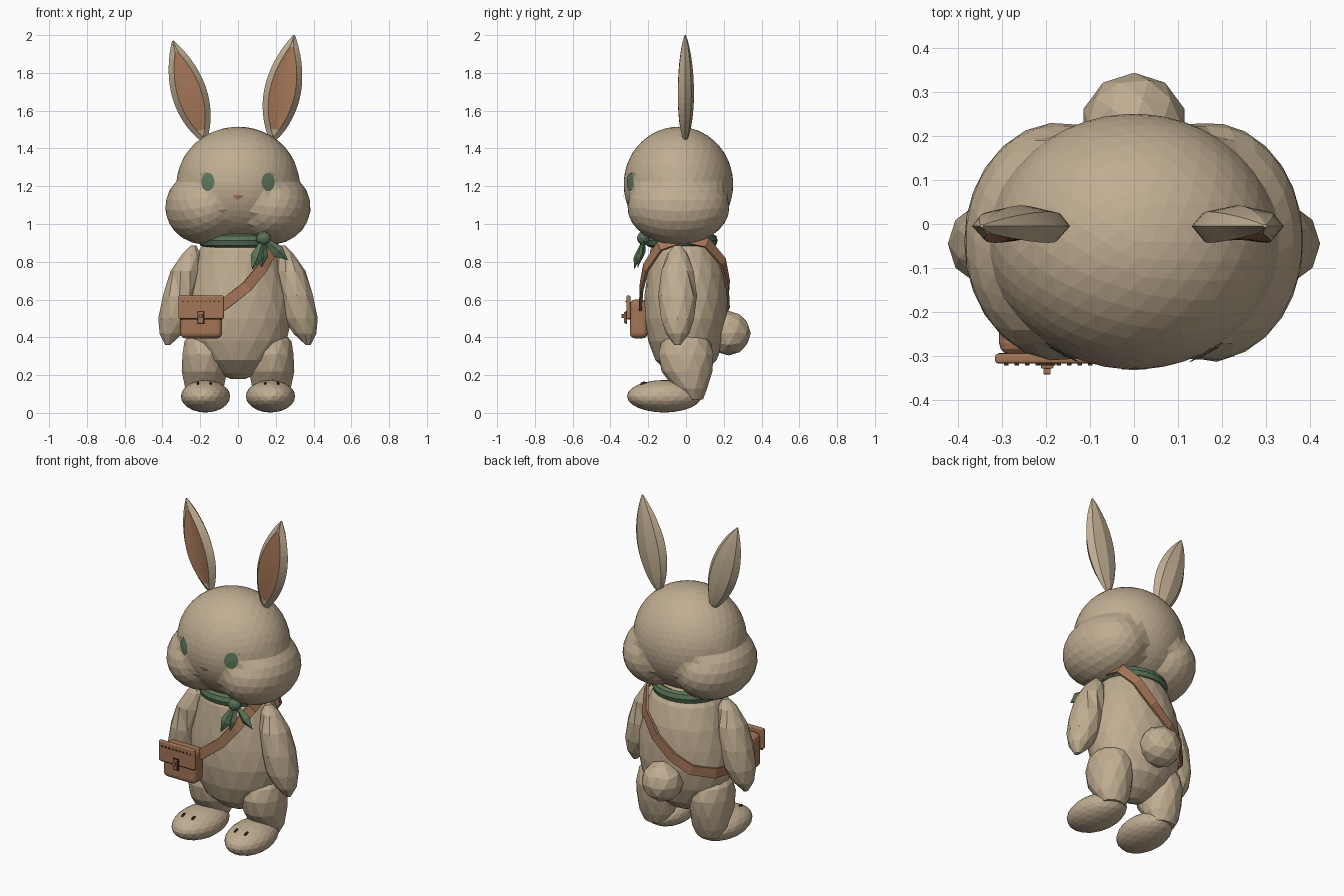
import bpy, bmesh, math
from mathutils import Vector, Matrix

if "Cube" in bpy.data.objects:
    bpy.data.objects.remove(bpy.data.objects["Cube"])


def material(name, col):
    m = bpy.data.materials.new(name)
    m.diffuse_color = (*col, 1)
    m.use_nodes = True
    m.node_tree.nodes["Principled BSDF"].inputs["Base Color"].default_value = m.diffuse_color
    return m


FUR = material("fur tan", (0.53, 0.42, 0.285))
BROWN = material("leather brown", (0.37, 0.18, 0.095))
GREEN = material("scarf green", (0.10, 0.17, 0.095))
EYE = material("eye green", (0.12, 0.19, 0.11))
DARK = material("dark stitching", (0.05, 0.03, 0.02))


def finish(name, bm, *mats):
    bmesh.ops.recalc_face_normals(bm, faces=bm.faces)
    me = bpy.data.meshes.new(name)
    bm.to_mesh(me)
    bm.free()
    ob = bpy.data.objects.new(name, me)
    bpy.context.collection.objects.link(ob)
    for m in mats:
        me.materials.append(m)
    return ob


def blob(name, center, radii, sub, mat, turn=0):
    bm = bmesh.new()
    bmesh.ops.create_icosphere(bm, subdivisions=sub, radius=1)
    mx = Matrix.Translation(center) @ Matrix.Rotation(turn, 4, 'Z') @ Matrix.Diagonal((*radii, 1))
    bm.transform(mx)
    return finish(name, bm, mat)


def box(name, center, size, mat, bevel=0.0):
    bm = bmesh.new()
    bmesh.ops.create_cube(bm, size=1)
    bm.transform(Matrix.Translation(center) @ Matrix.Diagonal((*size, 1)))
    if bevel:
        bmesh.ops.bevel(bm, geom=bm.edges[:], offset=bevel, segments=3, profile=0.5, affect='EDGES')
    return finish(name, bm, mat)


def skin(bm, rings, closed=False):
    """Bridge lists of vertices; returns (face, row, column)."""
    out, n = [], len(rings[0])
    for i in range(len(rings) if closed else len(rings) - 1):
        a, b = rings[i], rings[(i + 1) % len(rings)]
        for j in range(n):
            k = (j + 1) % n
            out.append((bm.faces.new((a[j], a[k], b[k], b[j])), i, j))
    if not closed:
        bm.faces.new(rings[0])
        bm.faces.new(rings[-1])
    return out


def loft(name, sections, sides, mat):
    """Stack ellipses given as (z, cx, cy, rx, ry)."""
    bm = bmesh.new()
    rings = []
    for i, (z, cx, cy, rx, ry) in enumerate(sections):
        ring = []
        for j in range(sides):
            a = 2 * math.pi * (j + 0.5 * (i % 2)) / sides
            ring.append(bm.verts.new((cx + rx * math.cos(a), cy + ry * math.sin(a), z)))
        rings.append(ring)
    skin(bm, rings)
    bmesh.ops.triangulate(bm, faces=bm.faces[:])
    return finish(name, bm, mat)


# Head: outer hull of a skull ellipsoid and two cheek ellipsoids
C = Vector((0, -0.04, 1.18))
SHELLS = [((0, -0.04, 1.21), (0.325, 0.29, 0.305)),
          ((0.17, -0.04, 1.09), (0.215, 0.27, 0.20)),
          ((-0.17, -0.04, 1.09), (0.215, 0.27, 0.20))]


def exit_distance(d, center, r):
    o = Vector([(C[i] - center[i]) / r[i] for i in range(3)])
    v = Vector([d[i] / r[i] for i in range(3)])
    a, b, c = v.dot(v), o.dot(v), o.dot(o) - 1
    return (-b + math.sqrt(max(0, b * b - a * c))) / a


bm = bmesh.new()
bmesh.ops.create_icosphere(bm, subdivisions=4, radius=1)
for v in bm.verts:
    d = v.co.normalized()
    v.co = C + d * max(exit_distance(d, *s) for s in SHELLS)
finish("head", bm, FUR)


# Face details lie just above the skull
def face_plate(name, outline, mat, lift=0.006):
    def on_skull(x, z):
        q = 1 - (x / 0.325) ** 2 - ((z - 1.21) / 0.305) ** 2
        return (x, -0.04 - 0.29 * math.sqrt(q) - lift, z)
    bm = bmesh.new()
    n = len(outline)
    mid = bm.verts.new(on_skull(sum(p[0] for p in outline) / n, sum(p[1] for p in outline) / n))
    vs = [bm.verts.new(on_skull(*p)) for p in outline]
    for i in range(n):
        bm.faces.new((mid, vs[i], vs[(i + 1) % n]))
    return finish(name, bm, mat)


for s, side in ((-1, "left"), (1, "right")):
    ring = [2 * math.pi * k / 18 for k in range(18)]
    face_plate(side + "_eye", [(s * 0.16 + 0.035 * math.cos(a), 1.223 + 0.049 * math.sin(a)) for a in ring], EYE)
    for k in range(3):
        x, z = s * (0.165 + 0.014 * k), 1.268 - 0.005 * k
        face_plate(side + "_lash", [(x - 0.004, z), (x + 0.004, z), (x + s * 0.008, z + 0.014)], EYE)
face_plate("nose", [(-0.03, 1.15), (0, 1.155), (0.03, 1.15), (0.006, 1.13), (-0.006, 1.13)], BROWN)


# Ears: almond lofts with an inset inner panel on the front
def ear(name, base, tip, width):
    base, tip = Vector(base), Vector(tip)
    axis = tip - base
    across = Vector((axis.z, 0, -axis.x)).normalized()
    bm = bmesh.new()
    rows, rings, halves = 18, [], []
    for i in range(rows + 1):
        t = 0.015 + 0.985 * i / rows
        w = width * max(0.02, math.sin(math.pi * min(t, 0.999) ** 0.92)) ** 0.78
        inner = max(w - 0.03, 0.15 * w)
        dep = 0.047 * (w / width) ** 0.8
        halves.append(w)
        section = [(w, 0), (inner, -0.8 * dep), (inner / 2, -0.7 * dep), (0, -0.66 * dep),
                   (-inner / 2, -0.7 * dep), (-inner, -0.8 * dep), (-w, 0),
                   (-0.7 * w, 0.7 * dep), (0, dep), (0.7 * w, 0.7 * dep)]
        rings.append([bm.verts.new(base + axis * t + across * u + Vector((0, y, 0))) for u, y in section])
    for f, i, j in skin(bm, rings):
        if 1 <= j <= 4 and min(halves[i], halves[i + 1]) > 0.036:
            f.material_index = 1
    return finish(name, bm, FUR, BROWN)


ear("left_ear", (-0.175, -0.005, 1.43), (-0.345, -0.005, 1.97), 0.093)
ear("right_ear", (0.18, -0.005, 1.43), (0.297, -0.005, 2.0), 0.097)

# Torso
loft("torso", [(0.18, 0, 0, 0.04, 0.03), (0.21, 0, 0, 0.11, 0.09), (0.28, 0, 0, 0.195, 0.165),
               (0.38, 0, 0, 0.26, 0.2), (0.5, 0, 0, 0.285, 0.22), (0.62, 0, 0, 0.275, 0.22),
               (0.74, 0, 0, 0.25, 0.207), (0.86, 0, -0.01, 0.21, 0.18),
               (0.95, 0, -0.02, 0.15, 0.13)], 18, FUR)

# Arms, legs and feet, mirrored
for s, side in ((-1, "left"), (1, "right")):
    arm = [(0.885, 0.235, 0.015, 0.02), (0.84, 0.248, 0.05, 0.055), (0.75, 0.278, 0.08, 0.09),
           (0.62, 0.31, 0.092, 0.103), (0.5, 0.332, 0.09, 0.092), (0.42, 0.354, 0.064, 0.062),
           (0.36, 0.372, 0.014, 0.018)]
    loft(side + "_arm", [(z, s * x, -0.045, rx, ry) for z, x, rx, ry in arm], 10, FUR)
    leg = [(0.07, 0.04, 0.07, 0.05), (0.13, 0.025, 0.105, 0.09), (0.22, 0.005, 0.12, 0.135),
           (0.31, 0, 0.12, 0.15), (0.38, 0, 0.105, 0.13), (0.43, 0, 0.06, 0.07)]
    loft(side + "_leg", [(z, s * 0.178, y, rx, ry) for z, y, rx, ry in leg], 12, FUR)
    blob(side + "_foot", (s * 0.172, -0.115, 0.088), (0.13, 0.198, 0.086), 3, FUR, s * 0.08)
    for k in (-1, 1):
        blob(side + "_toe_mark", (s * 0.178 + k * 0.034, -0.222, 0.153), (0.007, 0.02, 0.013), 2, DARK)

# Tail
blob("tail", (0, 0.225, 0.422), (0.12, 0.118, 0.118), 2, FUR)

# Scarf: neck ring, knot and pointed ends
bm = bmesh.new()
rings = []
for i in range(28):
    a = 2 * math.pi * i / 28
    rings.append([bm.verts.new(((0.18 + 0.028 * math.cos(b)) * math.cos(a),
                                -0.025 + (0.165 + 0.028 * math.cos(b)) * math.sin(a),
                                0.912 + 0.036 * math.sin(b)))
                  for b in (2 * math.pi * k / 8 for k in range(8))])
skin(bm, rings, closed=True)
finish("scarf_ring", bm, GREEN)
blob("scarf_knot", (0.135, -0.225, 0.925), (0.04, 0.035, 0.037), 2, GREEN)


def scarf_end(name, top, tip, width):
    top, tip = Vector(top), Vector(tip)
    axis = tip - top
    across = Vector((-axis.z, 0, axis.x)).normalized()
    bm = bmesh.new()
    rings = []
    for t, w in ((0, 0.25), (0.6, 1), (1, 0.04)):
        p = top + axis * t
        rings.append([bm.verts.new(p + across * (u * w * width) + Vector((0, y * w, 0)))
                      for u, y in ((1, 0.0), (0.1, -0.022), (-1, 0.0), (-0.1, 0.015))])
    skin(bm, rings)
    return finish(name, bm, GREEN)


scarf_end("scarf_end_inner", (0.135, -0.225, 0.92), (0.075, -0.275, 0.76), 0.034)
scarf_end("scarf_end_middle", (0.14, -0.22, 0.92), (0.125, -0.255, 0.77), 0.028)
scarf_end("scarf_end_outer", (0.14, -0.22, 0.92), (0.262, -0.235, 0.81), 0.034)

# Shoulder strap: closed flat band around the torso
path = [(-0.2, -0.235, 0.53), (-0.08, -0.24, 0.57), (0.05, -0.235, 0.67), (0.13, -0.212, 0.77),
        (0.19, -0.14, 0.88), (0.2, -0.02, 0.93), (0.19, 0.11, 0.9), (0.14, 0.195, 0.8),
        (0.05, 0.223, 0.68), (-0.07, 0.222, 0.58), (-0.17, 0.19, 0.52), (-0.265, 0.095, 0.49),
        (-0.295, -0.05, 0.48), (-0.265, -0.17, 0.5)]
path = [Vector(p) for p in path]
bm = bmesh.new()
rings = []
for i, p in enumerate(path):
    along = (path[(i + 1) % len(path)] - path[i - 1]).normalized()
    out = Vector((p.x / 0.08, p.y / 0.05, 0.6 if p.z > 0.85 else 0))
    out = (out - along * out.dot(along)).normalized()
    side = along.cross(out)
    rings.append([bm.verts.new(p + side * (u * 0.029) + out * (v * 0.007))
                  for u, v in ((1, 1), (-1, 1), (-1, -1), (1, -1))])
skin(bm, rings, closed=True)
finish("shoulder_strap", bm, BROWN)

# Satchel with flap, clasp and stitches
box("satchel_body", (-0.195, -0.25, 0.497), (0.222, 0.095, 0.205), BROWN, 0.028)
box("satchel_flap", (-0.195, -0.305, 0.56), (0.24, 0.022, 0.122), BROWN, 0.007)
box("flap_seam", (-0.195, -0.301, 0.497), (0.225, 0.016, 0.006), DARK)
box("clasp_back", (-0.197, -0.3165, 0.505), (0.037, 0.008, 0.07), DARK)
box("clasp_plate", (-0.197, -0.32, 0.505), (0.028, 0.016, 0.06), BROWN, 0.004)
box("clasp_pin", (-0.197, -0.334, 0.513), (0.016, 0.014, 0.022), BROWN, 0.003)
for k in range(9):
    box("flap_stitch", (-0.29 + 0.0238 * k, -0.3175, 0.59), (0.01, 0.006, 0.007), DARK)
